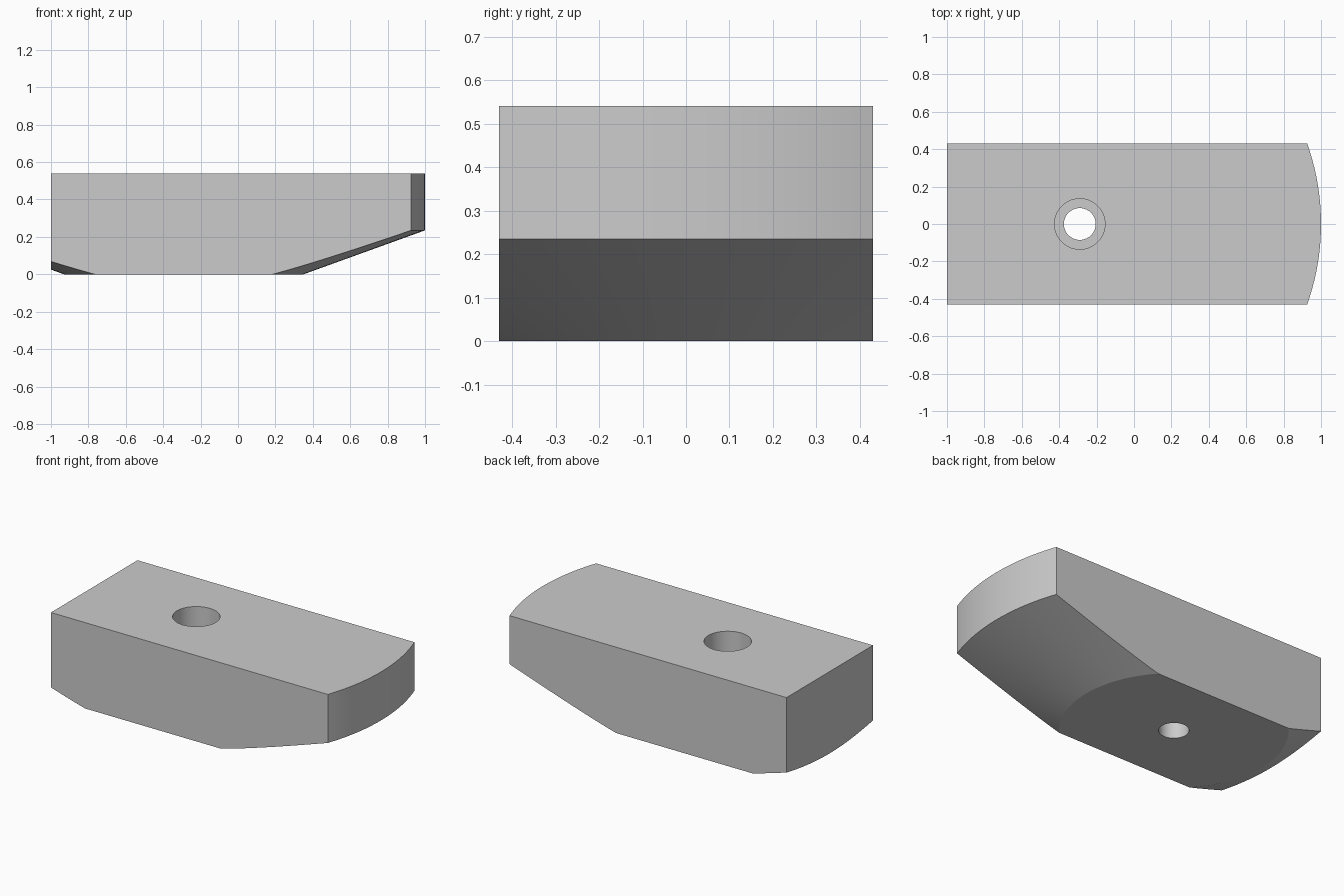
import bpy, bmesh, math
from mathutils import Vector

cube = bpy.data.objects.get("Cube")
if cube:
    bpy.data.objects.remove(cube, do_unlink=True)

HOLE_X = -0.29      # the cone, rounded nose and bolt hole share this axis
HALF_WIDTH = 0.43
HEIGHT = 0.54
STEPS = 160

grey = bpy.data.materials.new("plain grey")
grey.use_nodes = True
grey.diffuse_color = (0.6, 0.6, 0.6, 1)
grey.node_tree.nodes["Principled BSDF"].inputs["Base Color"].default_value = (0.6, 0.6, 0.6, 1)

# Turned blank: flat base, conical underside, rounded rim, counterbored hole
profile = [(0.085, 0), (0.64, 0), (1.29, 0.235), (1.29, HEIGHT),
           (0.135, HEIGHT), (0.135, 0.24), (0.085, 0.24)]
bm = bmesh.new()
verts = [bm.verts.new((HOLE_X + r, 0, z)) for r, z in profile]
edges = [bm.edges.new((a, b)) for a, b in zip(verts, verts[1:] + verts[:1])]
bmesh.ops.spin(bm, geom=verts + edges, cent=(HOLE_X, 0, 0), axis=(0, 0, 1),
               angle=math.tau, steps=STEPS)
bmesh.ops.remove_doubles(bm, verts=bm.verts[:], dist=1e-5)

# Trim the blank to a block: two flat sides and a flat end
for point, normal in [((0, HALF_WIDTH, 0), (0, 1, 0)),
                      ((0, -HALF_WIDTH, 0), (0, -1, 0)),
                      ((-1, 0, 0), (-1, 0, 0))]:
    bmesh.ops.bisect_plane(bm, geom=bm.verts[:] + bm.edges[:] + bm.faces[:],
                           plane_co=Vector(point), plane_no=Vector(normal),
                           clear_outer=True)
    bmesh.ops.holes_fill(bm, edges=[e for e in bm.edges if e.is_boundary], sides=0)
bmesh.ops.recalc_face_normals(bm, faces=bm.faces[:])

mesh = bpy.data.meshes.new("jaw_block")
bm.to_mesh(mesh)
bm.free()
mesh.materials.append(grey)
block = bpy.data.objects.new("jaw_block", mesh)
bpy.context.collection.objects.link(block)

# Smooth the curved walls, keep every real edge crisp
bpy.ops.object.select_all(action='DESELECT')
block.select_set(True)
bpy.context.view_layer.objects.active = block
bpy.ops.object.shade_smooth_by_angle(angle=math.radians(15))
